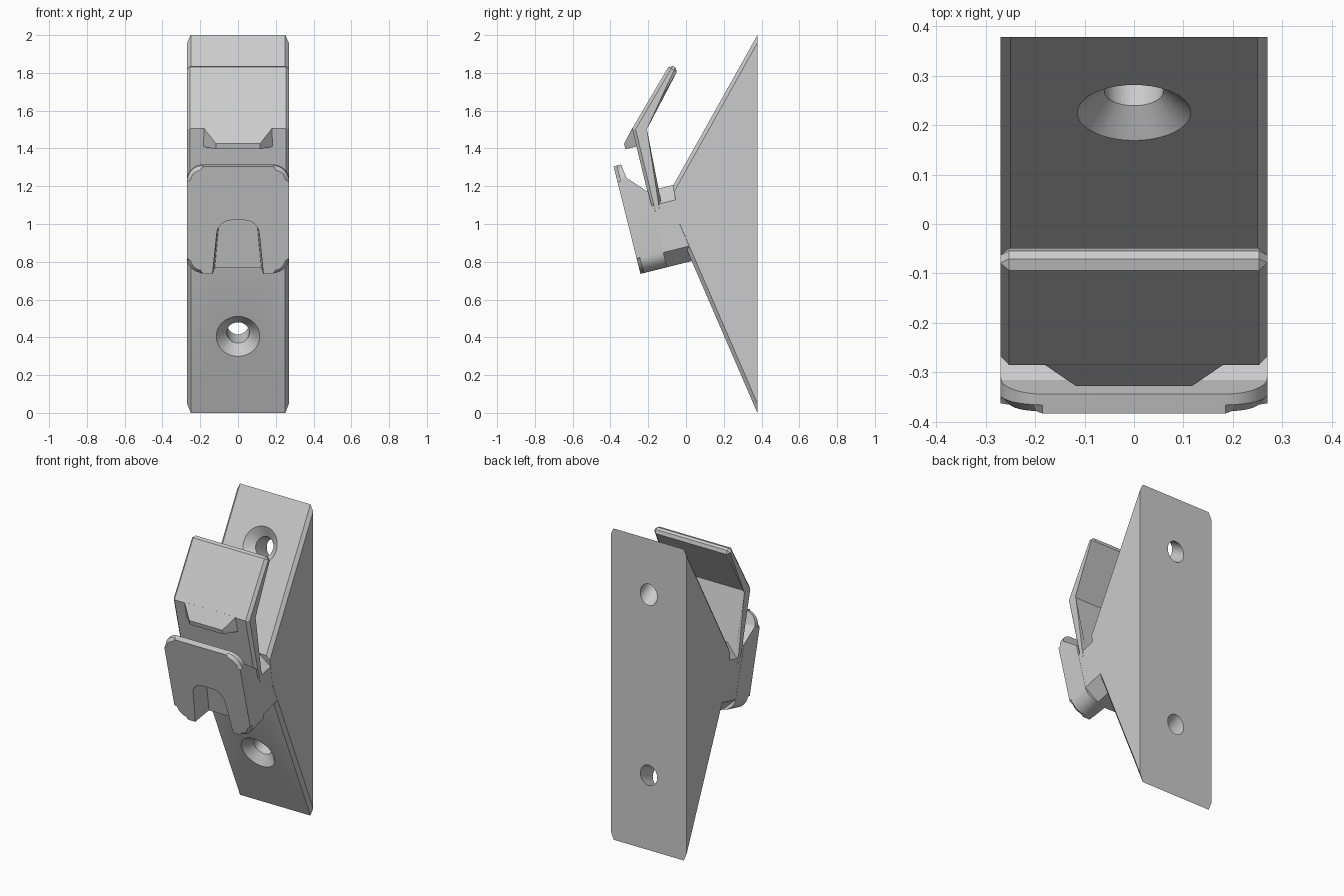
import bpy, bmesh
from math import sin, cos, pi
from mathutils import Vector

cube = bpy.data.objects.get("Cube")
if cube:
    bpy.data.objects.remove(cube, do_unlink=True)

HALF = 0.27
grey = bpy.data.materials.new("light grey plastic")
grey.use_nodes = True
grey.diffuse_color = (0.6, 0.6, 0.6, 1)
grey.node_tree.nodes["Principled BSDF"].inputs["Base Color"].default_value = (0.6, 0.6, 0.6, 1)


def tilted(out, up):
    """Side-plane (y, z) of a point in the tilted frame of the clip."""
    return (-0.105 - 0.970 * out - 0.2425 * up, 0.77 - 0.2425 * out + 0.970 * up)


def across(p, t):
    return Vector((t, p[0], p[1]))


def outward(p, t):
    return Vector((p[0], *tilted(t, p[1])))


def finish(name, bm):
    bmesh.ops.recalc_face_normals(bm, faces=bm.faces[:])
    mesh = bpy.data.meshes.new(name)
    bm.to_mesh(mesh)
    bm.free()
    obj = bpy.data.objects.new(name, mesh)
    mesh.materials.append(grey)
    bpy.context.collection.objects.link(obj)
    return obj


def prism(name, pts, a, b, place, chamfer=0, rule=None, taper=1):
    """Extrude a profile from a to b, then chamfer the edges the rule picks."""
    bm = bmesh.new()
    low = [bm.verts.new(place((p[0] * taper, p[1]), a)) for p in pts]
    high = [bm.verts.new(place(p, b)) for p in pts]
    bm.faces.new(low)
    bm.faces.new(high)
    for i in range(len(pts)):
        j = (i + 1) % len(pts)
        bm.faces.new((low[i], low[j], high[j], high[i]))
    if chamfer:
        edges = [e for e in bm.edges if rule(e, set(low), set(high))]
        bmesh.ops.bevel(bm, geom=edges, offset=chamfer, segments=1,
                        affect='EDGES', clamp_overlap=True)
    return finish(name, bm)


def cut(obj, cutter):
    cutter.hide_render = True
    mod = obj.modifiers.new("cut", 'BOOLEAN')
    mod.operation, mod.solver, mod.object = 'DIFFERENCE', 'EXACT', cutter
    bpy.context.view_layer.objects.active = obj
    bpy.ops.object.modifier_apply(modifier=mod.name)
    bpy.data.objects.remove(cutter, do_unlink=True)


def arc(cx, cy, r, start, end, steps=8):
    return [(cx + r * cos(start + (end - start) * i / steps),
             cy + r * sin(start + (end - start) * i / steps)) for i in range(steps + 1)]


def on_cap(e, low, high):
    vs = set(e.verts)
    return vs <= low or vs <= high


# Wedge base against the wall, chamfered along both sloping faces
def wedge_edges(e, low, high):
    mid = (e.verts[0].co + e.verts[1].co) / 2
    slope = abs(e.verts[0].co.y - e.verts[1].co.y) > 0.3
    return on_cap(e, low, high) and slope and mid.y < 0.37


wedge = prism("wall_wedge", [(0.378, 0), (0.378, 2), (-0.07, 1.2), (-0.055, 1.13), (-0.02, 0.92)],
              -HALF, HALF, across, 0.02, wedge_edges)

# Countersunk screw holes, square to each sloping face
for centre, axis in ((Vector((0, 0.203, 0.405)), Vector((0, 0.918, 0.397))),
                     (Vector((0, 0.225, 1.727)), Vector((0, 0.872, -0.489)))):
    for r1, r2, start, end in ((0.137, 0.06, -0.02, 0.05), (0.06, 0.06, 0.03, 0.45)):
        bm = bmesh.new()
        turn = axis.to_track_quat('Z', 'X').to_matrix().to_4x4()
        turn.translation = centre + axis * (start + end) / 2
        bmesh.ops.create_cone(bm, cap_ends=True, segments=40, radius1=r1, radius2=r2,
                              depth=end - start, matrix=turn)
        cut(wedge, finish("hole_cutter", bm))

# Neck joining the clip to the wedge, with cut corners
C, W, H = 0.08, HALF - 0.001, 0.415
neck = prism("neck", [(-W + C, 0), (W - C, 0), (W, C), (W, H - C),
                      (W - C, H), (C - W, H), (-W, H - C), (-W, C)], -0.2, 0, outward)

# Front jaw: rounded block with chamfered front rim
R, TOP = 0.085, 0.587
rim = (arc(HALF - R, R, R, -pi / 2, 0) + arc(HALF - R, TOP - R, R, 0, pi / 2)
       + arc(R - HALF, TOP - R, R, pi / 2, pi) + arc(R - HALF, R, R, pi, 1.5 * pi))
jaw = prism("front_jaw", rim, -0.005, 0.14, outward, 0.018,
            lambda e, low, high: set(e.verts) <= high)

# Sloping mouth behind the jaw lip
cut(jaw, prism("mouth_cutter", [tilted(*p) for p in
                                ((-0.05, 0.361), (0.089, 0.512), (0.107, 0.64), (-0.05, 0.64))],
               -0.4, 0.4, across))

# Arched slot in the jaw
arch = ([(-0.142, -0.05), (0.142, -0.05)] + arc(0.035, 0.213, 0.08, 0, pi / 2)
        + arc(-0.035, 0.213, 0.08, pi / 2, pi))
cut(jaw, prism("slot_cutter", arch, 0.015, 0.16, outward, taper=0.9))


# Bent spring lever, chamfered around its sides and tip
def lever_edges(e, low, high):
    heights = [v.co.z for v in e.verts]
    return on_cap(e, low, high) and max(heights) > 1.2 and not (
        abs(heights[0] - heights[1]) < 0.02 and max(heights) < 1.6) or min(heights) > 1.75


lever = prism("spring_lever", [tilted(0, 0.3), (-0.285, 1.505), (-0.085, 1.845), (-0.04, 1.819),
                               (-0.225, 1.505), tilted(-0.056, 0.3)],
              -HALF, HALF, across, 0.017, lever_edges)

# Thumb tab below the bend of the lever
bm = bmesh.new()
for side in (-1, 1):
    for x, y, z in ((0.183, -0.283, 1.51), (0.117, -0.328, 1.425), (0.117, -0.32, 1.396),
                    (0.183, -0.262, 1.41), (0.183, -0.25, 1.5)):
        bm.verts.new((side * x, y, z))
bmesh.ops.convex_hull(bm, input=bm.verts[:])
bmesh.ops.dissolve_limit(bm, angle_limit=0.02, verts=bm.verts[:], edges=bm.edges[:])
tab = finish("thumb_tab", bm)

# Smooth the round holes and corners, keep the flat faces crisp
for obj in (wedge, jaw):
    bpy.ops.object.select_all(action='DESELECT')
    obj.select_set(True)
    bpy.context.view_layer.objects.active = obj
    bpy.ops.object.shade_smooth_by_angle(angle=0.35)
